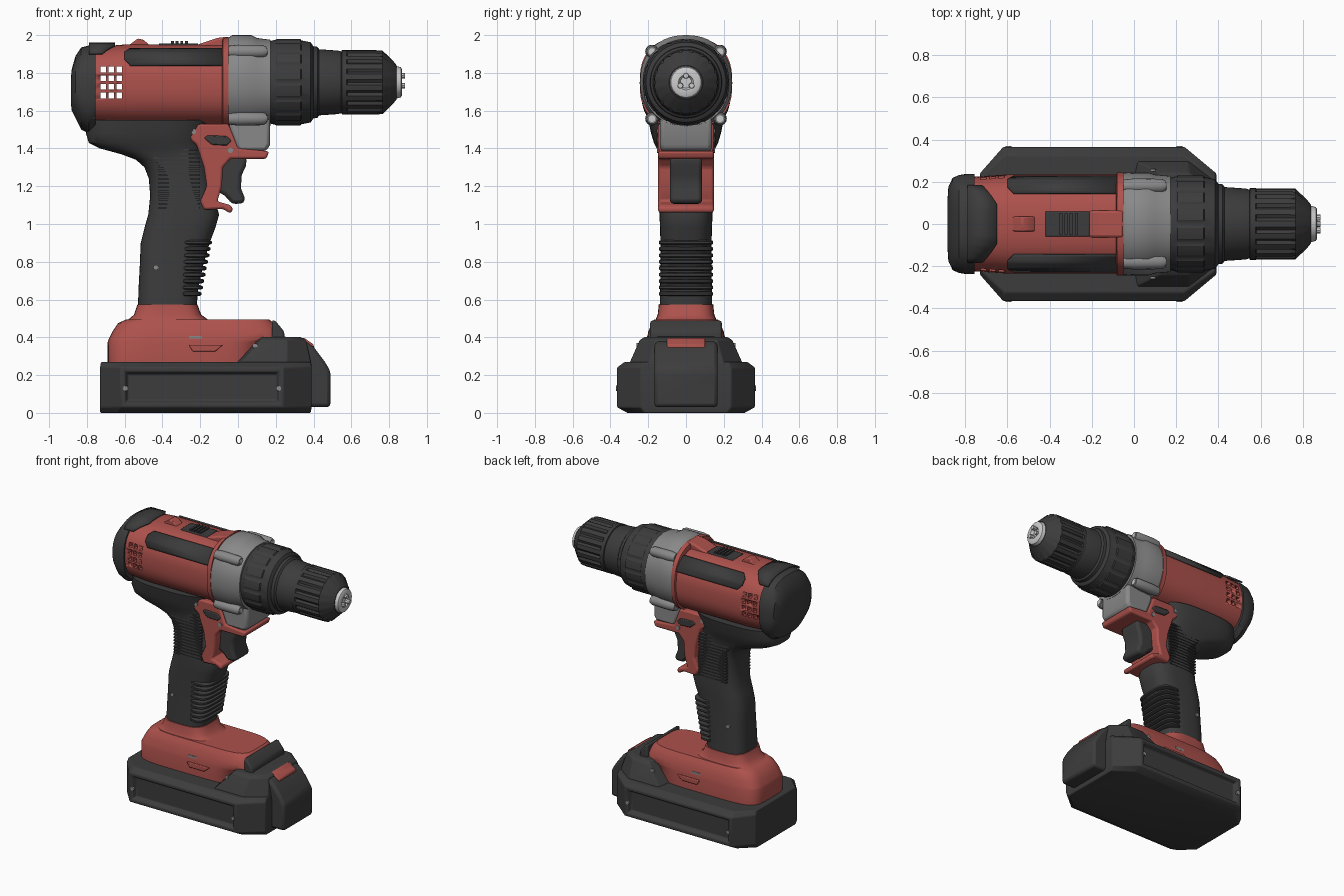
import bpy, bmesh, math
from mathutils import Vector

cube = bpy.data.objects.get("Cube")
if cube:
    bpy.data.objects.remove(cube)


def material(name, col):
    m = bpy.data.materials.new(name)
    m.use_nodes = True
    m.diffuse_color = (*col, 1)
    m.node_tree.nodes["Principled BSDF"].inputs["Base Color"].default_value = (*col, 1)
    return m


BLACK = material("black rubber", (.045, .045, .045))
RED = material("red plastic", (.42, .083, .072))
GREY = material("grey metal", (.25, .25, .25))
SILVER = material("bright steel", (.6, .6, .6))
AXIS = 1.75


def finish(name, bm, mat, bevel=0, angle=35):
    bmesh.ops.recalc_face_normals(bm, faces=bm.faces)
    mesh = bpy.data.meshes.new(name)
    bm.to_mesh(mesh)
    bm.free()
    ob = bpy.data.objects.new(name, mesh)
    bpy.context.collection.objects.link(ob)
    mesh.materials.append(mat)
    bpy.ops.object.select_all(action='DESELECT')
    ob.select_set(True)
    bpy.context.view_layer.objects.active = ob
    bpy.ops.object.shade_smooth_by_angle(angle=math.radians(angle))
    if bevel:
        b = ob.modifiers.new("Bevel", 'BEVEL')
        b.width, b.segments, b.limit_method = bevel, 2, 'ANGLE'
    return ob


def loft_mesh(rings):
    bm = bmesh.new()
    rows = [[bm.verts.new(p) for p in r] for r in rings]
    n = len(rows[0])
    for a, b in zip(rows, rows[1:]):
        for i in range(n):
            j = (i + 1) % n
            bm.faces.new((a[i], a[j], b[j], b[i]))
    bm.faces.new(rows[0])
    bm.faces.new(rows[-1])
    bmesh.ops.recalc_face_normals(bm, faces=bm.faces)
    return bm


def super_pt(t, n):
    c, s = math.cos(t), math.sin(t)
    return (math.copysign(abs(c) ** (2 / n), c), math.copysign(abs(s) ** (2 / n), s))


def x_loft(name, sections, mat, n=2.5, seg=56):
    # sections: x, half width, bottom z, top z
    rings = []
    for x, w, z0, z1 in sections:
        pts = [super_pt(math.tau * i / seg, n) for i in range(seg)]
        rings.append([(x, w * c, (z0 + z1) / 2 + (z1 - z0) / 2 * s) for c, s in pts])
    return finish(name, loft_mesh(rings), mat)


def z_loft(name, sections, mat, n=3, seg=48):
    # sections: z, back x, front x, half width
    rings = []
    for z, x0, x1, w in sections:
        pts = [super_pt(math.tau * i / seg, n) for i in range(seg)]
        rings.append([((x0 + x1) / 2 + (x1 - x0) / 2 * c, w * s, z) for c, s in pts])
    return finish(name, loft_mesh(rings), mat)


def lathe(name, profile, mat, seg=72, ribs=0, y=0, z=AXIS):
    # profile: x, radius, groove depth
    rings = []
    for x, r, depth in profile:
        ring = []
        for i in range(seg):
            rr = r - (depth if ribs and i % ribs == 0 else 0)
            t = math.tau * i / seg
            ring.append((x, y + rr * math.cos(t), z + rr * math.sin(t)))
        rings.append(ring)
    return finish(name, loft_mesh(rings), mat)


def prism(name, pts, half, mat, bevel=.012, y=0):
    rings = [[(x, y + s * half, z) for x, z in pts] for s in (-1, 1)]
    return finish(name, loft_mesh(rings), mat, bevel)


def box(name, x0, x1, z0, z1, half, mat, bevel=0, y=0):
    return prism(name, [(x0, z0), (x1, z0), (x1, z1), (x0, z1)], half, mat, bevel, y)


def octagon(z, x0, x1, w, back, front, cut):
    half = [(x1, w - cut), (x1 - front, w), (x0 + back, w), (x0, w - cut)]
    return [(x, y, z) for x, y in half] + [(x, -y, z) for x, y in reversed(half)]


# Motor housing with vent slots cut through it
body = x_loft("motor_housing", [(-.79, .222, 1.53, 1.935), (-.6, .235, 1.52, 1.95),
                                (-.2, .235, 1.52, 1.95), (-.05, .235, 1.52, 1.95)], RED)
bm = bmesh.new()
for col in range(3):
    for row in range(4):
        res = bmesh.ops.create_cube(bm, size=1)
        for v in res["verts"]:
            v.co = Vector((v.co.x * .028, v.co.y, v.co.z * .03)) + Vector((-.714 + .043 * col, 0, 1.68 + .046 * row))
cutter = finish("vent_cutter", bm, RED)
cutter.hide_render = True
cut = body.modifiers.new("Vents", 'BOOLEAN')
cut.operation, cut.solver, cut.object = 'DIFFERENCE', 'EXACT', cutter
bpy.ops.object.select_all(action='DESELECT')
body.select_set(True)
bpy.context.view_layer.objects.active = body
bpy.ops.object.modifier_apply(modifier="Vents")
bpy.data.objects.remove(cutter)


def patch(name, x0, x1, a0, a1, mat, taper):
    # Thin raised panel following the housing surface
    bm = bmesh.new()
    rows = []
    steps = 10
    for i in range(steps + 1):
        c, s = super_pt(math.radians(a0 + (a1 - a0) * i / steps), 2.5)
        end = taper * max(0, abs(i / steps - .5) - .2) / .3
        rows.append([bm.verts.new((x, .240 * c, 1.735 + .220 * s)) for x in (x0, x1 - end if x1 < -.3 else x1)])
        if x1 > -.3:
            rows[-1][0].co.x += end
    for a, b in zip(rows, rows[1:]):
        bm.faces.new((a[0], a[1], b[1], b[0]))
    ob = finish(name, bm, mat)
    sol = ob.modifiers.new("Thickness", 'SOLIDIFY')
    sol.thickness, sol.offset = .012, 0


patch("left_top_strip", -.6, -.065, 23, 58, BLACK, .03)
patch("right_top_strip", -.6, -.065, 122, 157, BLACK, .03)
patch("rear_cap_tongue", -.79, -.65, 45, 135, BLACK, .07)
x_loft("housing_front_lip", [(-.085, .235, 1.515, 1.965), (-.08, .245, 1.505, 1.985),
                             (-.05, .245, 1.505, 1.99)], RED)
prism("top_ridge", [(-.24, 1.93), (-.2, 1.955), (-.11, 1.985), (-.05, 1.992), (-.05, 1.9), (-.24, 1.9)], .065, RED)
prism("rear_top_bump", [(-.6, 1.93), (-.56, 1.96), (-.53, 1.982), (-.5, 1.975), (-.46, 1.94)], .035, RED, .006)
box("speed_switch", -.42, -.21, 1.93, 1.956, .06, BLACK, .006)
for i in range(4):
    box("switch_ridge", -.355 + i * .025, -.34 + i * .025, 1.94, 1.968, .05, BLACK)

# Rear cap
x_loft("rear_cap", [(-.885, .1, 1.64, 1.77), (-.88, .175, 1.6, 1.82), (-.86, .218, 1.56, 1.89),
                    (-.83, .232, 1.5, 1.935), (-.79, .238, 1.48, 1.945), (-.755, .238, 1.5, 1.947)], BLACK)

# Gearbox with four screw lugs and a neck
x_loft("gearbox", [(-.052, .243, 1.505, 1.985), (-.03, .244, 1.502, 2), (.07, .243, 1.505, 2),
                   (.1, .234, 1.51, 1.985), (.172, .228, 1.52, 1.975)], GREY, 2.2)
for sy in (-1, 1):
    for sz in (-1, 1):
        place = dict(seg=16, y=sy * .18, z=1.735 + sz * .178)
        lathe("gearbox_lug", [(-.05, .03, 0), (.0, .036, 0), (.13, .034, 0), (.15, .026, 0)], GREY, **place)
        lathe("lug_screw", [(.14, .017, 0), (.155, .017, 0)], SILVER, **place)
prism("gearbox_neck", [(-.05, 1.6), (-.045, 1.5), (-.01, 1.41), (.0, 1.385), (.15, 1.385),
                       (.17, 1.42), (.17, 1.6)], .137, GREY, .02)

# Torque collar, chuck and jaws
lathe("torque_collar", [(.165, .2, 0), (.17, .218, 0), (.2, .226, 0), (.205, .23, .01), (.33, .23, .012),
                        (.335, .222, 0), (.385, .212, 0), (.4, .19, 0)], BLACK, 80, 5)
lathe("chuck_base", [(.39, .192, 0), (.42, .188, 0), (.43, .175, 0), (.53, .168, 0), (.55, .162, 0)], BLACK)
lathe("chuck_sleeve", [(.545, .16, 0), (.55, .17, 0), (.575, .17, 0), (.58, .17, .012), (.73, .17, .012),
                       (.765, .168, .008), (.82, .115, 0), (.84, .09, 0)], BLACK, 72, 4)
lathe("chuck_nose", [(.83, .088, 0), (.862, .08, 0), (.868, .07, 0), (.868, .04, 0), (.85, .03, 0)], SILVER, 32)
for i in range(3):
    t = math.tau * i / 3 + math.pi / 2
    lathe("chuck_jaw", [(.84, .017, 0), (.884, .014, 0)], SILVER, 8, y=.035 * math.cos(t), z=AXIS + .035 * math.sin(t))

# Handle with grip ribs
z_loft("handle", [(.54, -.53, -.22, .14), (.65, -.527, -.212, .137), (.78, -.52, -.185, .135),
                  (.9, -.515, -.15, .135), (.98, -.495, -.12, .138), (1.05, -.475, -.1, .14),
                  (1.15, -.465, -.13, .136), (1.24, -.472, -.15, .135), (1.3, -.495, -.16, .136),
                  (1.34, -.54, -.17, .14), (1.37, -.62, -.18, .145), (1.4, -.73, -.18, .155),
                  (1.43, -.79, -.18, .17), (1.48, -.805, -.17, .185), (1.55, -.79, -.15, .2)], BLACK)
for i in range(9):
    z = .63 + i * .034
    tip = -.205 + (z - .63) * .2
    z_loft("finger_rib", [(z - .012, -.3, tip, .135), (z - .006, -.31, tip + .012, .144),
                          (z + .006, -.31, tip + .012, .144), (z + .012, -.3, tip, .135)], BLACK, 3.5, 28)
for i in range(15):
    z = 1.08 + i * .022
    box("palm_rib", -.42 - max(0, z - 1.3) * .7, -.2, z, z + .01, .141, BLACK)

# Trigger surround, trigger and direction button
prism("trigger_surround", [(-.35, 1.53), (-.22, 1.42), (-.18, 1.3), (-.165, 1.2), (-.2, 1.12), (-.18, 1.075),
                           (-.08, 1.08), (-.04, 1.055), (-.025, 1.08), (-.04, 1.1), (-.11, 1.12), (-.085, 1.2),
                           (-.08, 1.3), (-.04, 1.345), (.15, 1.345), (.165, 1.385), (0, 1.4), (-.05, 1.53)],
      .147, RED)
prism("trigger", [(-.12, 1.36), (.045, 1.36), (.043, 1.31), (.02, 1.26), (.015, 1.19), (.035, 1.14),
                  (.035, 1.11), (-.03, 1.105), (-.07, 1.15), (-.12, 1.18)], .085, BLACK, .02)
prism("direction_button", [(-.18, 1.455), (-.16, 1.47), (-.06, 1.465), (-.035, 1.44), (-.06, 1.415),
                           (-.14, 1.42)], .157, BLACK, .006)

# Red foot of the handle
z_loft("foot", [(.26, -.69, .1, .21), (.375, -.69, .15, .21), (.39, -.685, .22, .207), (.43, -.665, .225, .2),
                (.475, -.635, .19, .18), (.495, -.59, .165, .168)], RED, 5)
z_loft("foot_neck", [(.47, -.63, -.1, .172), (.495, -.58, -.16, .16), (.52, -.55, -.195, .15),
                     (.575, -.532, -.215, .144)], RED, 3.5)
prism("foot_ledge", [(-.26, .36), (-.08, .36), (-.12, .325), (-.24, .325)], .222, RED, .005)
box("foot_tab", -.26, -.19, .393, .408, .207, GREY)
prism("foot_front_cap", [(.18, .3), (.18, .493), (.2, .485), (.245, .43), (.25, .3)], .19, BLACK, .025)

# Battery with recessed side panels
bm = loft_mesh([octagon(0, -.73, .385, .31, .1, .13, .09), octagon(.03, -.73, .39, .365, .11, .15, .125),
                octagon(.24, -.73, .39, .365, .11, .15, .125), octagon(.27, -.725, .385, .325, .11, .15, .1)])
bm.normal_update()
sides = [f for f in bm.faces if abs(f.normal.y) > .95]
bmesh.ops.inset_individual(bm, faces=sides, thickness=.03, depth=0)
bmesh.ops.inset_individual(bm, faces=sides, thickness=.022, depth=-.03)
finish("battery", bm, BLACK, .006)
bm = loft_mesh([octagon(.25, -.02, .39, .305, .02, .13, .1), octagon(.385, .1, .36, .245, .02, .1, .08),
                octagon(.402, .115, .33, .22, .02, .08, .07)])
finish("battery_shoulder", bm, BLACK, .006)
prism("battery_nose", [(.2, .03), (.49, .03), (.49, .22), (.46, .27), (.4, .35), (.35, .385), (.24, .405),
                       (.2, .405)], .168, BLACK, .02)
prism("battery_latch", [(.3, .33), (.3, .4), (.35, .397), (.4, .362), (.405, .33)], .1, RED, .006)

# Small side screws: x, z, distance from the centre
for x, z, d in [(-.775, 1.91, .125), (-.77, 1.57, .185), (-.435, .77, .134), (-.235, 1.49, .147), (-.04, 1.39, .147),
                (-.595, .13, .364), (.215, .13, .364), (.09, .355, .255)]:
    for s in (-1, 1):
        ring = [(x + .014 * math.cos(math.tau * i / 12), z + .014 * math.sin(math.tau * i / 12)) for i in range(12)]
        prism("side_screw", ring, .006, GREY, 0, s * d)
